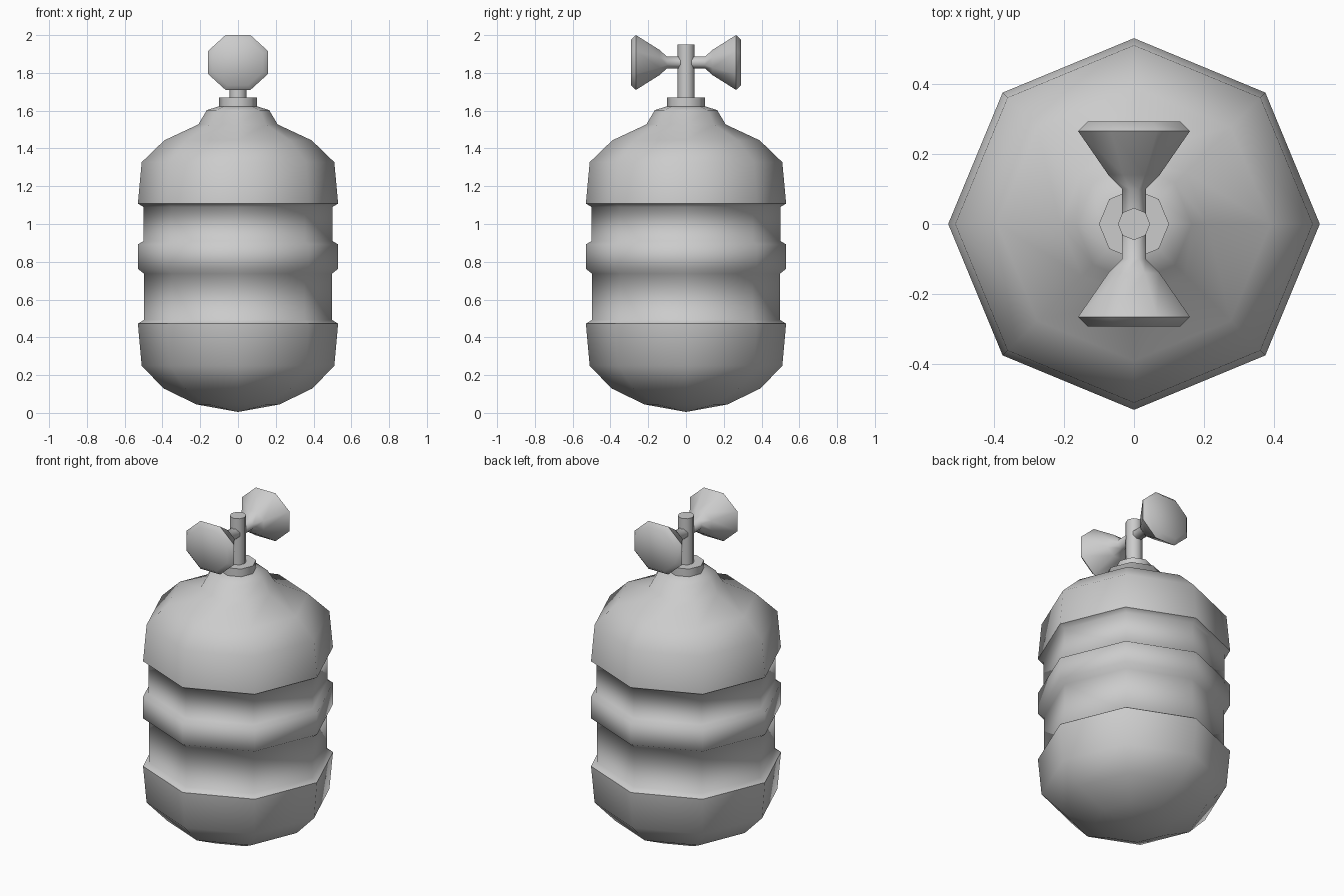
import bpy, bmesh
from math import radians, cos, sin, pi

if "Cube" in bpy.data.objects:
    bpy.data.objects.remove(bpy.data.objects["Cube"])


def lathe(name, profile, place, offset=0.0, smooth=60):
    """Eight-sided revolve; place(r, angle, h) gives the 3D point."""
    bm = bmesh.new()
    rings = []
    for r, h in profile:
        if r == 0:
            rings.append([bm.verts.new(place(0, 0, h))])
        else:
            rings.append([bm.verts.new(place(r, offset + i * pi / 4, h)) for i in range(8)])
    for a, b in zip(rings, rings[1:]):
        for i in range(8):
            j = (i + 1) % 8
            if len(a) == 1:
                bm.faces.new((a[0], b[j], b[i]))
            elif len(b) == 1:
                bm.faces.new((a[i], a[j], b[0]))
            else:
                bm.faces.new((a[i], a[j], b[j], b[i]))
    for ring in (rings[0], rings[-1]):
        if len(ring) > 1:
            bm.faces.new(ring)
    bmesh.ops.recalc_face_normals(bm, faces=bm.faces)
    mesh = bpy.data.meshes.new(name)
    bm.to_mesh(mesh)
    bm.free()
    ob = bpy.data.objects.new(name, mesh)
    bpy.context.collection.objects.link(ob)
    bpy.ops.object.select_all(action='DESELECT')
    ob.select_set(True)
    bpy.context.view_layer.objects.active = ob
    bpy.ops.object.shade_smooth_by_angle(angle=radians(smooth))
    return ob


def upright(r, a, h):
    return (r * cos(a), r * sin(a), h)


# Banded tank body with shoulder and neck collar
lathe("tank_body", [
    (0, 0.005), (0.22, 0.045), (0.395, 0.13), (0.51, 0.25),
    (0.53, 0.472), (0.497, 0.493), (0.497, 0.737), (0.53, 0.762),
    (0.53, 0.892), (0.5, 0.91), (0.5, 1.09), (0.53, 1.108),
    (0.51, 1.327), (0.39, 1.443), (0.21, 1.527), (0.165, 1.603),
    (0.1, 1.623), (0.1, 1.67)], upright)

# Valve stem
lathe("valve_stem", [(0.046, 1.64), (0.046, 1.95)], upright)

# Pair of flared valve knobs on a cross shaft, slightly wider than tall
KNOB_Z = 1.855
for name, side in (("front_knob", -1), ("back_knob", 1)):
    lathe(name, [(0.033, 0), (0.033, 0.1), (0.072, 0.14),
                 (0.157, 0.265), (0.13, 0.292)],
          lambda r, a, h: (1.1 * r * cos(a), side * h, KNOB_Z + r * sin(a)),
          offset=pi / 8)
